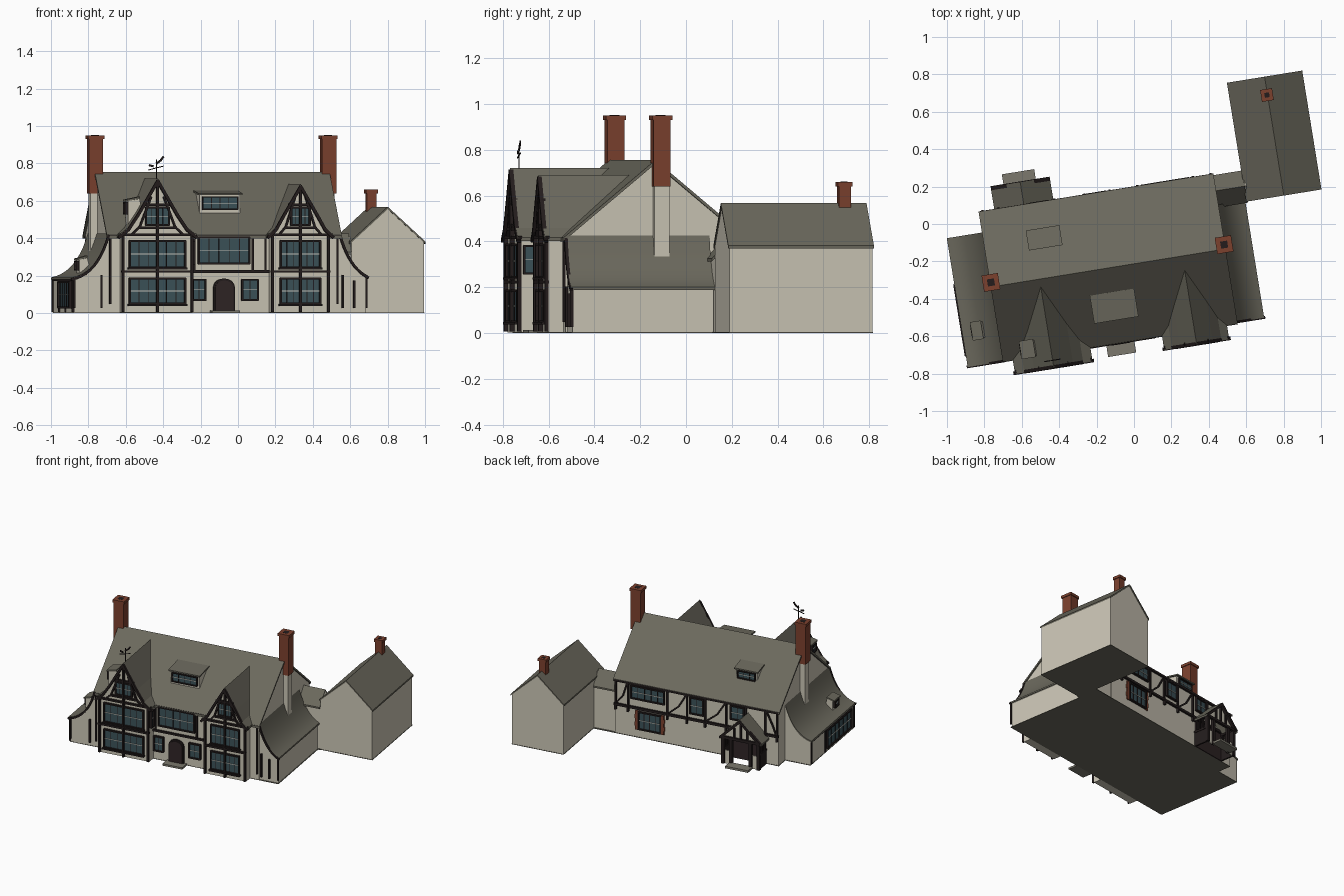
import bpy, bmesh, math
from mathutils import Vector

if "Cube" in bpy.data.objects:
    bpy.data.objects.remove(bpy.data.objects["Cube"])

TURN = math.radians(9.2)          # the whole house is turned on its plot
COL = {"plaster": (.60, .565, .465), "roof_tile": (.147, .14, .109), "timber": (.017, .012, .012),
       "glass": (.045, .085, .10), "glazing_bar": (.60, .60, .54), "brick": (.20, .052, .027),
       "door_brown": (.028, .018, .019), "stone": (.20, .19, .155)}
MATS = {}
for n, c in COL.items():
    MATS[n] = bpy.data.materials.new(n)
    MATS[n].diffuse_color = (*c, 1)
parts = {}                        # name -> (bmesh, material)

def prism(name, mat, axis, a, b, pts):
    """Extrude a profile: axis u -> (v,z) points, axis v -> (u,z), axis z -> (u,v)."""
    bm = parts.setdefault(name, (bmesh.new(), mat))[0]
    put = {"u": lambda p, t: (t, p[0], p[1]), "v": lambda p, t: (p[0], t, p[1]),
           "z": lambda p, t: (p[0], p[1], t)}[axis]
    lo = [bm.verts.new(put(p, a)) for p in pts]
    hi = [bm.verts.new(put(p, b)) for p in pts]
    n = len(pts)
    bm.faces.new(lo)
    bm.faces.new(hi[::-1])
    for i in range(n):
        bm.faces.new((lo[i], lo[(i + 1) % n], hi[(i + 1) % n], hi[i]))

def box(name, mat, u0, u1, v0, v1, z0, z1):
    prism(name, mat, "z", z0, z1, [(u0, v0), (u1, v0), (u1, v1), (u0, v1)])

def beam(name, axis, a, b, pts, w=.014, mat="timber"):
    """Straight timbers along a path lying in a wall plane."""
    for p, q in zip(pts, pts[1:]):
        p, q = Vector(p), Vector(q)
        d = (q - p).normalized()
        s = Vector((-d.y, d.x)) * w / 2
        d = d * w * .25
        prism(name, mat, axis, a, b, [p - d + s, p - d - s, q + d - s, q + d + s])

def window(axis, pos, s, c0, c1, z0, z1, cols=2, rows=2, f=.010):
    """Glass plate, frame and bars on a wall; s is the outward direction."""
    prism("window_glass", "glass", axis, pos, pos + s * .006, [(c0, z0), (c1, z0), (c1, z1), (c0, z1)])
    for p, q in (((c0, z0), (c1, z0)), ((c0, z1), (c1, z1)), ((c0, z0), (c0, z1)), ((c1, z0), (c1, z1))):
        beam("window_frames", axis, pos, pos + s * .016, [p, q], f)
    for i in range(1, cols):
        c = c0 + (c1 - c0) * i / cols
        beam("window_frames", axis, pos, pos + s * .009, [(c, z0), (c, z1)], .0045)
    for j in range(1, rows):
        z = z0 + (z1 - z0) * j / rows
        beam("glazing_bars", axis, pos, pos + s * .010, [(c0, z), (c1, z)], .004, "glazing_bar")

def offset(pts, dz):
    return [(p[0], p[1] + dz) for p in pts]

def roof(name, axis, a, b, line, t=.016):
    prism(name, "roof_tile", axis, a, b, line + offset(line, -t)[::-1])

# dark base slabs under the walls
box("base_slab", "roof_tile", -.992, .602, -.606, .082, 0, .004)
box("base_slab", "roof_tile", -.799, .62, .02, .187, 0, .0045)
box("base_slab", "roof_tile", .616, 1.014, .026, .662, 0, .004)

# main house and roof
prism("main_walls", "plaster", "u", -.797, .452, [(-.605, .003), (.185, .003), (.185, .41), (-.21, .738), (-.605, .41)])
roof("main_roof", "u", -.81, .462, [(-.618, .415), (-.21, .755), (.198, .415)])

# front cross gables
FV = -.67
def bay(c, w, top, win, att):
    hw = w + .018
    line = [(c - hw, .418), (c - hw * .76, .458), (c - hw * .5, .54), (c, top)]
    line += [(2 * c - x, z) for x, z in line[-2::-1]]
    wall = [(c - w, .003), (c + w, .003), (c + w, .42)] + offset(line[::-1], -.012)[1:-1] + [(c - w, .42)]
    prism("gable_walls", "plaster", "v", FV, -.25, wall)
    roof("gable_roofs", "v", -.69, -.25, line)
    beam("verge_boards", "v", -.695, -.676, offset(line, -.014), .016)
    F, B = FV, FV - .017
    for x in (c - w + .006, c + w - .006):
        beam("bay_timbers", "v", B, F, [(x, .01), (x, .42)], .014)
    beam("bay_timbers", "v", B - .004, F, [(c, .01), (c, top - .02)], .013)
    for z, h in ((.222, w), (.418, w + .015), (.455, w * .52), (.58, w * .4)):
        beam("bay_timbers", "v", B, F, [(c - h, z), (c + h, z)], .013)
    for s in (-1, 1):             # curved braces in the gable
        beam("bay_timbers", "v", B, F, [(c + s * w * .72, .42), (c + s * w * .5, .46),
                                        (c + s * w * .36, .53), (c + s * w * .18, .62)], .011)
    for z0, z1 in ((.05, .185), (.245, .385)):
        window("v", F, -1, c - win, c + win, z0, z1, 6, 2)
        box("window_sills", "timber", c - win - .01, c + win + .01, F - .026, F, z0 - .012, z0 - .002)
    window("v", F, -1, c - att, c + att, .47, .565, 4, 2)

bay(-.546, .192, .72, .15, .062)
bay(.228, .158, .69, .107, .05)
window("u", -.354, 1, -.66, -.617, .26, .38, 1, 2, .008)

# side wings with swept roofs
def wing(u0, uc, u1, zc, ze, v0, v1, posts):
    s = 1 if u1 > u0 else -1
    P0, P1, P2 = Vector((u0, .425)), Vector((uc, zc)), Vector((u1, ze))
    crv = []
    for i in range(11):
        t = i / 10
        p = P0 * (1 - t) ** 2 + P1 * 2 * t * (1 - t) + P2 * t * t
        crv.append((p.x, p.y))
    prism("wing_walls", "plaster", "v", v0 + .008, v1 - .006,
          [(u0 - s * .01, .003), (u1 - s * .01, .003), (u1 - s * .01, ze - .01)] + offset(crv[-2::-1], -.008) + [(u0 - s * .01, .41)])
    roof("wing_roofs", "v", v0, v1, crv, .012)
    beam("wing_verges", "v", v0 - .006, v0 + .008, offset(crv, -.01), .013)
    for f, h in posts:
        x = u0 + (u1 - u0) * f
        beam("wing_posts", "v", v0 - .004, v0 + .01, [(x, .03), (x, h)], .011)

wing(-.80, -.86, -1.0, .215, .19, -.613, .085, ((.19, .2), (.93, .18)))
wing(.455, .505, .607, .25, .2, -.606, .03, ((.1, .2), (.5, .17), (.94, .19)))
window("u", -.99, -1, -.55, -.17, .03, .165, 6, 2)
for v in (-.60, -.36, -.15, .07):
    beam("wing_posts", "u", -.998, -.985, [(v, .01), (v, .18)], .013)
beam("wing_posts", "u", -.998, -.985, [(-.605, .178), (.075, .178)], .013)

# middle of the front: beams, windows, door, step
M = -.605
beam("front_timbers", "v", M - .014, M, [(-.36, .222), (.08, .222)], .014)
beam("front_timbers", "v", M - .012, M, [(-.80, .41), (.452, .41)], .014)
for u in (-.79, -.335, -.02, .05, .44):
    beam("front_timbers", "v", M - .012, M, [(u, .222 if -.5 < u < .2 else .05), (u, .41)], .011)
window("v", M, -1, -.311, -.037, .265, .405, 5, 2)
window("v", M, -1, -.345, -.275, .07, .178, 2, 2)
window("v", M, -1, -.076, .008, .07, .178, 2, 2)
def arch(w, h):
    return [(-.175 - w, .003), (-.175 + w, .003)] + [(-.175 + w * math.cos(i * math.pi / 8),
            h - w * .8 + w * .8 * math.sin(i * math.pi / 8)) for i in range(9)]
prism("door_surround", "timber", "v", M - .012, M, arch(.058, .185))
prism("front_door", "door_brown", "v", M - .018, M, arch(.049, .174))
box("front_step", "stone", -.25, -.098, -.68, M, 0, .014)

# shed dormers on the main roof
def dormer(u0, u1, vf, vb, ze, zb, zl, cols):
    s = 1 if vf > vb else -1
    prism("dormer_walls", "plaster", "u", u0 + .01, u1 - .01, [(vf - s * .018, zl - .04), (vf - s * .018, ze), (vb, zb - .01), (vb, zl - .04)])
    roof("dormer_roofs", "u", u0, u1, [(vf, ze + .008), (vb, zb)], .010)
    window("v", vf - s * .018, s, u0 + .026, u1 - .026, zl, ze - .012, cols, 2, .007)
dormer(-.295, -.055, -.492, -.34, .632, .655, .555, 4)
dormer(-.577, -.395, .058, -.05, .605, .632, .54, 3)

# small dormers facing left: wall u0..u1, roof u0..ur
for u0, u1, ur, v0, v1, z0, z1 in ((-.70, -.60, -.632, -.618, -.52, .46, .60), (-.942, -.87, -.892, -.478, -.378, .2, .285)):
    prism("side_dormer_walls", "plaster", "v", v0 + .006, v1 - .006,
          [(u0 + .006, z0), (u1, z0), (ur, z1 + .01), (u0 + .006, z1)])
    roof("side_dormer_roofs", "v", v0, v1, [(u0 - .008, z1 + .006), (ur, z1 + .022)], .01)
    window("u", u0 + .006, -1, v0 + .02, v1 - .02, max(z0 + .03, z1 - .07), z1 - .01, 2, 2, .007)

# chimneys
def chimney(u, v, r, z0, z1):
    box("chimneys", "brick", u - r, u + r, v - r, v + r, z0, z1 - .02)
    box("chimneys", "brick", u - r - .006, u + r + .006, v - r - .006, v + r + .006, z1 - .02, z1)
    box("chimney_flues", "timber", u - r * .5, u + r * .5, v - r * .5, v + r * .5, z1, z1 + .001)
for u in (-.805, .458):
    chimney(u, -.186, .038, .64, .95)
    box("chimney_stacks", "plaster", u - .03, u + .03, -.219, -.153, .27, .642)
chimney(.812, .567, .026, .5, .66)

# outbuilding and link
prism("outbuilding_walls", "plaster", "v", .028, .66, [(.618, .003), (1.012, .003), (1.012, .38), (.815, .556), (.618, .38)])
roof("outbuilding_roof", "v", .022, .666, [(.611, .382), (.815, .568), (1.019, .382)], .012)
prism("link_walls", "plaster", "u", .44, .625, [(.03, .003), (.175, .003), (.175, .33), (.105, .41), (.03, .33)])
roof("link_roof", "u", .44, .617, [(.015, .325), (.105, .425), (.19, .325)], .012)

# back wall timbers and windows
K = .185
for z, w in ((.225, .018), (.405, .014)):
    beam("back_timbers", "v", K, K + .014, [(-.797, z), (.452, z)], w)
for u in (.445, .35, .05, -.10, -.24, -.40, -.55, -.70, -.79):
    beam("back_timbers", "v", K, K + .012, [(u, .225), (u, .405)], .013)
    beam("back_timbers", "v", K, K + .018, [(u, .19), (u, .225)], .013)
for a, b in ((.44, .36), (.04, -.09), (-.25, -.39), (-.78, -.71)):
    beam("back_timbers", "v", K, K + .01, [(a, .235), ((a + b) / 2 - .01, .30), (b, .395)], .011)
window("v", K, 1, .075, .325, .295, .39, 5, 2)
window("v", K, 1, -.225, -.125, .27, .39, 2, 2)
window("v", K, 1, -.535, -.435, .29, .39, 2, 2)
window("v", K, 1, .10, .27, .07, .20, 4, 2)
for u in (.086, .284):            # toothed brick jambs
    for i in range(5):
        r = .015 if i % 2 else .010
        box("brick_jambs", "brick", u - r, u + r, K, K + .010, .062 + i * .029, .091 + i * .029)

# back porch
PC, PW, PV = -.565, .135, .30
roof("porch_roof", "v", .15, .318, [(PC - .16, .2), (PC, .36), (PC + .16, .2)], .014)
beam("porch_frame", "v", PV, .322, [(PC - .15, .2), (PC, .345), (PC + .15, .2)], .018)
prism("porch_gable", "plaster", "v", PV - .01, PV, [(PC - PW, .205), (PC + PW, .205), (PC, .34)])
beam("porch_frame", "v", PV - .005, PV + .014, [(PC - PW, .2), (PC + PW, .2)], .02)
for x, z in ((0, .34), (.05, .28), (-.05, .28)):
    beam("porch_frame", "v", PV, PV + .01, [(PC + x, .2), (PC + x, z)], .014)
box("porch_back", "door_brown", PC - PW, PC + PW, K, K + .008, 0, .21)
for s in (-1, 1):
    u, i = PC + s * PW, PC + s * .075
    for x in (u, i):
        box("porch_frame", "timber", x - .012, x + .012, PV - .01, PV + .012, 0, .2)
    box("porch_sides", "timber", u - .006, u + .006, K, PV, 0, .11)
    for z in (.11, .2):
        beam("porch_frame", "u", u - .01, u + .01, [(K, z), (PV, z)], .014)
    for v in (.205, .23, .255, .28):
        beam("porch_frame", "u", u - .007, u + .007, [(v, .11), (v, .2)], .009)
    box("porch_panels", "plaster", min(u, i), max(u, i), PV - .008, PV, 0, .1)
box("porch_step", "stone", -.655, -.48, PV, .375, 0, .016)

# weather vane
box("weather_vane", "timber", -.548, -.544, -.652, -.648, .70, .82)
beam("weather_vane", "v", -.652, -.648, [(-.59, .765), (-.51, .785)], .005)
beam("weather_vane", "v", -.653, -.647, [(-.546, .80), (-.525, .815), (-.51, .835)], .011)
beam("weather_vane", "v", -.653, -.647, [(-.585, .79), (-.565, .785)], .011)

# turn the collected parts into objects
for name, (bm, mat) in parts.items():
    bmesh.ops.recalc_face_normals(bm, faces=bm.faces)
    me = bpy.data.meshes.new(name)
    bm.to_mesh(me)
    bm.free()
    me.materials.append(MATS[mat])
    ob = bpy.data.objects.new(name, me)
    ob.rotation_euler.z = TURN
    bpy.context.collection.objects.link(ob)
    if name == "wing_roofs":
        bpy.context.view_layer.objects.active = ob
        ob.select_set(True)
        bpy.ops.object.shade_smooth_by_angle(angle=math.radians(35))
        ob.select_set(False)

for m in bpy.data.materials:
    if m.users and not m.is_grease_pencil:
        m.use_nodes = True
        m.node_tree.nodes["Principled BSDF"].inputs["Base Color"].default_value = m.diffuse_color
